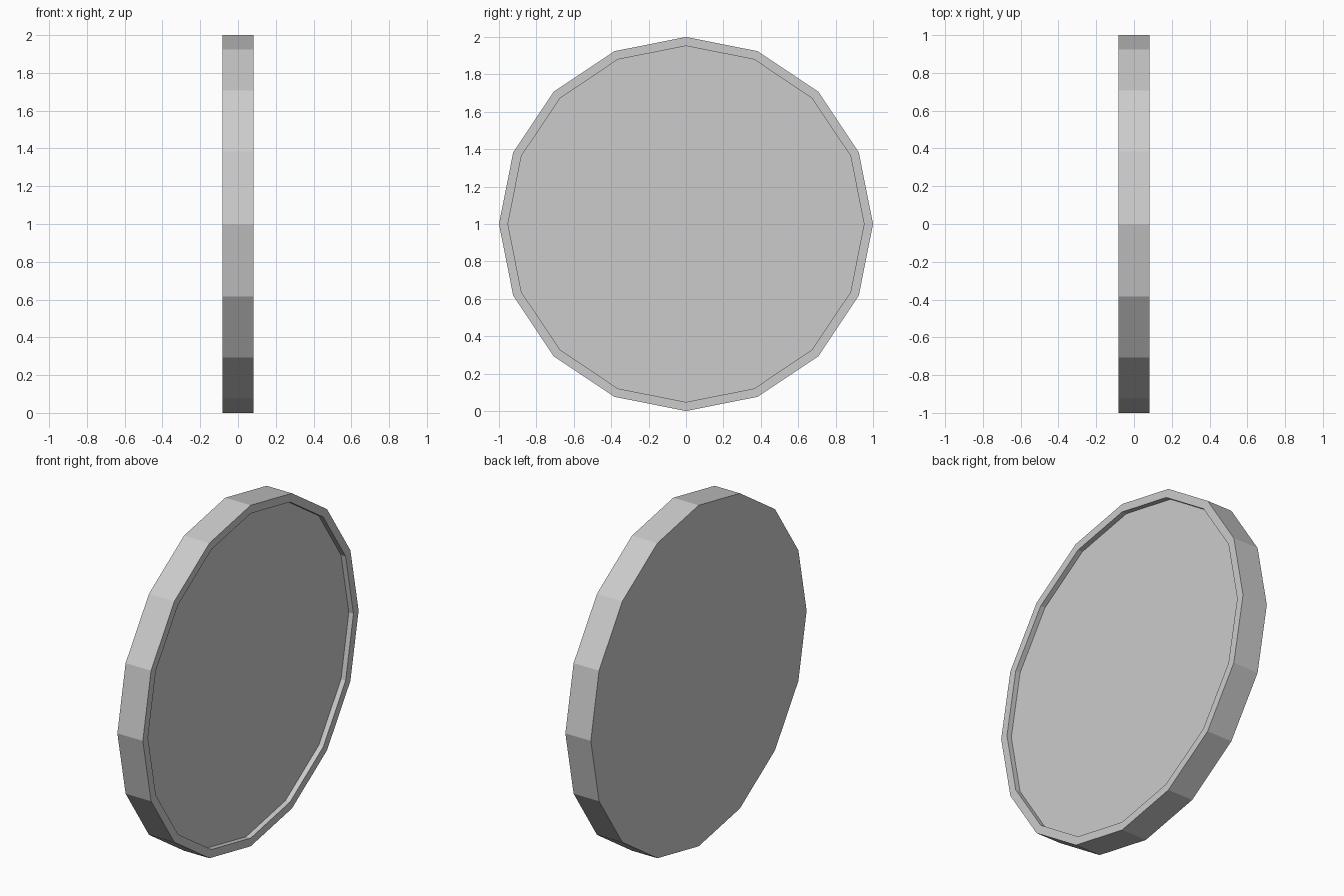
import bpy, bmesh, math

if "Cube" in bpy.data.objects:
    bpy.data.objects.remove(bpy.data.objects["Cube"])

SIDES, HALF, RIM, DEPTH = 16, 0.0825, 0.952, 0.03

bm = bmesh.new()

def ring(x, r):
    """16-sided ring around the x axis with a vertex at the top."""
    return [bm.verts.new((x, r * math.sin(2 * math.pi * i / SIDES),
                          1 + r * math.cos(2 * math.pi * i / SIDES)))
            for i in range(SIDES)]

# Flat back, outer wall, narrow rim, shallow recess wall
rings = [ring(-HALF, 1), ring(HALF, 1), ring(HALF, RIM), ring(HALF - DEPTH, RIM)]
for a, b in zip(rings, rings[1:]):
    for i in range(SIDES):
        j = (i + 1) % SIDES
        bm.faces.new((a[i], a[j], b[j], b[i]))

# Back cap and recessed floor
bm.faces.new(rings[0])
bm.faces.new(rings[-1])
bmesh.ops.recalc_face_normals(bm, faces=bm.faces)

mesh = bpy.data.meshes.new("recessed_disc")
bm.to_mesh(mesh)
bm.free()
bpy.context.collection.objects.link(bpy.data.objects.new("recessed_disc", mesh))
